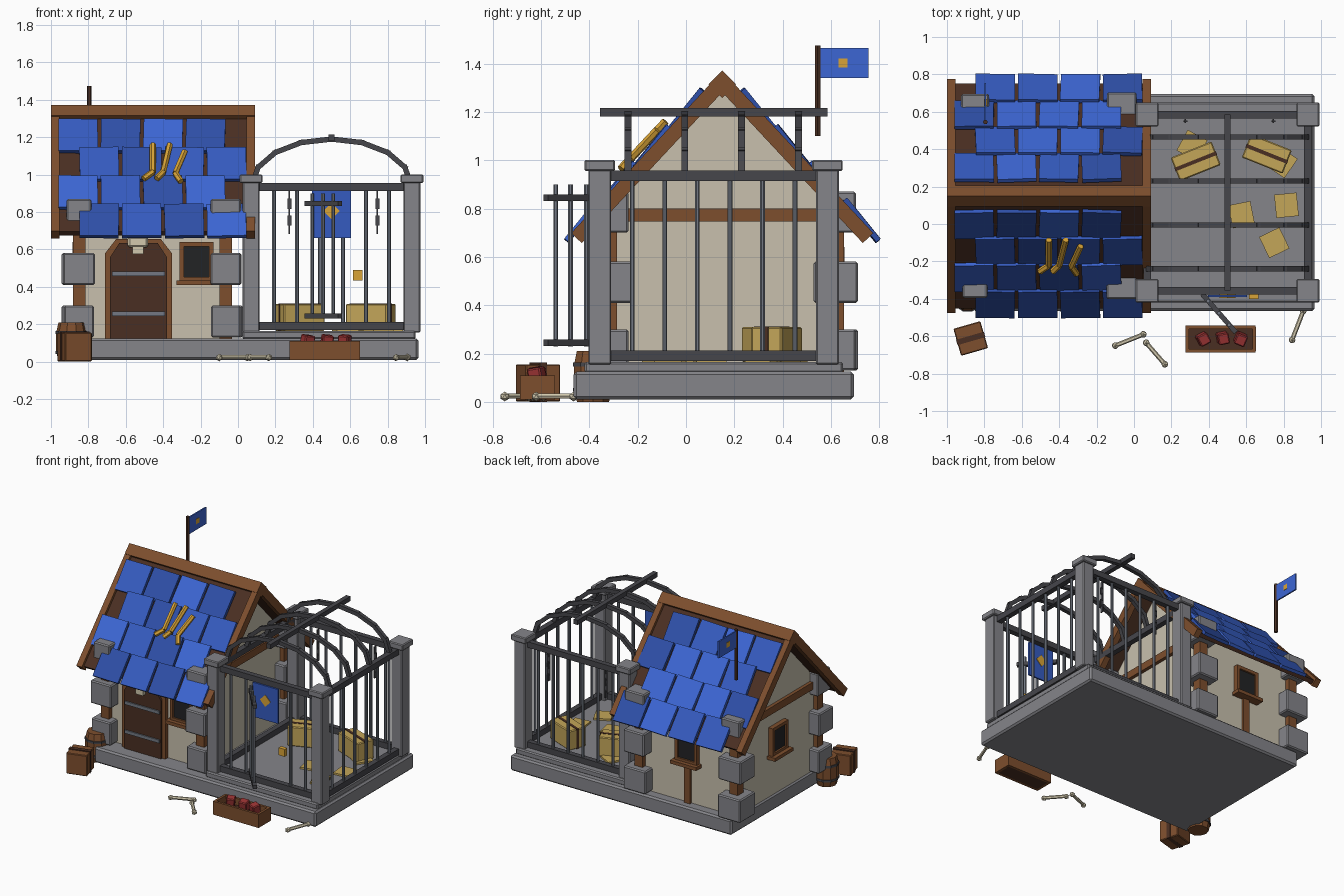
import bpy, bmesh, math, random
from mathutils import Matrix, Vector, Euler

if "Cube" in bpy.data.objects:
    bpy.data.objects.remove(bpy.data.objects["Cube"])

random.seed(4)


def material(name, hexa):
    lin = [((int(hexa[i:i + 2], 16) / 255 + 0.055) / 1.055) ** 2.4 for i in (0, 2, 4)]
    m = bpy.data.materials.new(name)
    m.diffuse_color = (*lin, 1)
    m.use_nodes = True
    m.node_tree.nodes["Principled BSDF"].inputs["Base Color"].default_value = m.diffuse_color
    return m


STONE = material("stone", "85858a")
IRON = material("dark_iron", "46464b")
STEEL = material("steel", "737983")
PLASTER = material("plaster", "c8c0ae")
TIMBER = material("timber", "7d4e2d")
DARK = material("dark_wood", "4a2f22")
BLACK = material("glass", "222325")
GOLD = material("gold", "d9a437")
STRAW = material("straw", "c4a659")
BONE = material("bone", "d2c9ae")
RED = material("meat", "9c3434")
BLUES = [material("blue_light", "3c66d4"), material("blue_mid", "355bc0"), material("blue_dark", "2e4fa8")]


def finish(bm, name, mat, matrix, bevel=0):
    bmesh.ops.recalc_face_normals(bm, faces=bm.faces)
    me = bpy.data.meshes.new(name)
    bm.to_mesh(me)
    bm.free()
    ob = bpy.data.objects.new(name, me)
    bpy.context.collection.objects.link(ob)
    ob.matrix_world = matrix
    if mat:
        me.materials.append(mat)
    if bevel:
        b = ob.modifiers.new("bevel", "BEVEL")
        b.width, b.segments = bevel, 1
    return ob


def box(name, size, loc, mat, rot=(0, 0, 0), bevel=0, frame=None):
    """Box of a size at a place; frame is an optional parent matrix."""
    bm = bmesh.new()
    bmesh.ops.create_cube(bm, size=1, matrix=Matrix.Diagonal((*size, 1)))
    m = Matrix.Translation(loc) @ Euler(rot).to_matrix().to_4x4()
    return finish(bm, name, mat, frame @ m if frame else m, bevel)


def span(name, x, y, z, mat, bevel=0):
    """Box from its (min, max) limits on each axis."""
    return box(name, [b - a for a, b in (x, y, z)], [(a + b) / 2 for a, b in (x, y, z)], mat, bevel=bevel)


def rod(name, p, q, r, mat, sides=8, r2=None):
    """Cylinder, or square bar with 4 sides, from p to q."""
    p, q = Vector(p), Vector(q)
    bm = bmesh.new()
    bmesh.ops.create_cone(bm, cap_ends=True, segments=sides, radius1=r, radius2=r2 or r, depth=(q - p).length,
                          matrix=Matrix.Rotation(math.pi / sides, 4, 'Z'))
    m = Matrix.Translation((p + q) / 2) @ (q - p).to_track_quat('Z', 'Y').to_matrix().to_4x4()
    return finish(bm, name, mat, m)


def prism(name, pts, depth, mat, matrix):
    """Profile in local XY extruded along local Z."""
    bm = bmesh.new()
    f = bm.faces.new([bm.verts.new((x, y, 0)) for x, y in pts])
    ext = bmesh.ops.extrude_face_region(bm, geom=[f])
    bmesh.ops.translate(bm, vec=(0, 0, depth), verts=[v for v in ext["geom"] if isinstance(v, bmesh.types.BMVert)])
    return finish(bm, name, mat, matrix)


# Stone base
span("base_slab", (-0.86, 0.965), (-0.465, 0.695), (0.01, 0.125), STONE, 0.012)
span("cage_floor", (0.025, 0.95), (-0.42, 0.65), (0.12, 0.165), STONE, 0.008)

# House walls: gabled prism along x
XL, XR, YF, YB, YM = -0.85, -0.065, -0.32, 0.62, 0.15
TO_X = Matrix(((0, 0, 1, 0), (1, 0, 0, 0), (0, 1, 0, 0), (0, 0, 0, 1)))
prism("house_walls", [(YF, 0.12), (YB, 0.12), (YB, 0.79), (YM, 1.29), (YF, 0.79)], XR - XL, PLASTER,
      Matrix.Translation((XL, 0, 0)) @ TO_X)

# Corner posts, gable beams and quoin stones
for x in (XL, XR):
    box("gable_beam", (0.05, 0.94, 0.055), (x, YM, 0.773), TIMBER)
    for y in (YF, YB):
        box("corner_post", (0.067, 0.067, 0.66), (x, y, 0.45), TIMBER)
        for z, s in ((0.215, 0.17), (0.495, 0.175), (0.785, 0.15)):
            box("corner_stone", (s + random.uniform(-.02, .02), s + random.uniform(-.01, .02), 0.17), (x, y, z),
                STONE, bevel=0.008)

# Roof slopes: local x along the ridge, y down the slope, z outward
A = math.radians(47)
ROOF_X = -0.455
for s in (-1, 1):
    fr = Matrix(((s, 0, 0, ROOF_X), (0, s * math.cos(A), s * math.sin(A), YM),
                 (0, -math.sin(A), math.cos(A), 1.325), (0, 0, 0, 1)))
    box("roof_board", (1.04, 0.86, 0.03), (0, 0.44, -0.005), DARK, frame=fr)
    for x in (-0.5225, 0.5225):
        box("barge_board", (0.045, 0.885, 0.06), (x, 0.4425, 0), TIMBER, frame=fr)
    for row in range(4):
        for i in range(4):
            x = (-0.4 + 0.227 * i + (0.113 if row % 2 else 0)) * s
            box("roof_tile", (0.21, 0.22, 0.022), (x, 0.19 + 0.207 * row, 0.03), random.choice(BLUES),
                (-0.07, random.uniform(-.03, .03), random.uniform(-.03, .03)), frame=fr)
    if s < 0:  # gold claw emblem on the front slope
        for (x1, d1), (x2, d2), (x3, d3) in (((0.0, .28), (0.0, .48), (-.05, .53)),
                                             ((.09, .28), (.055, .48), (.02, .53)),
                                             ((.17, .33), (.12, .49), (.15, .55))):
            a, b, c = [fr @ Vector((-x, d, 0.06)) for x, d in ((x1, d1), (x2, d2), (x3, d3))]
            rod("claw_bar", a, b, 0.017, GOLD, 6)
            rod("claw_tip", b, c, 0.017, GOLD, 6)
box("ridge_beam", (1.09, 0.08, 0.08), (ROOF_X, YM, 1.315), TIMBER, (math.pi / 4, 0, 0))

# Door with iron bands and a skull above
TO_FRONT = Matrix.Rotation(math.pi / 2, 4, 'X')
door = [(-.178, .12), (.178, .12), (.178, .58), (.12, .655), (-.12, .655), (-.178, .58)]
prism("door_frame", door, 0.05, TIMBER, Matrix.Translation((-0.532, YF + 0.02, 0)) @ TO_FRONT)
prism("door", [(x * 0.85, z - (0.02 if z > .5 else 0)) for x, z in door], 0.065, DARK,
      Matrix.Translation((-0.532, YF + 0.02, 0)) @ TO_FRONT)
for z in (0.255, 0.47):
    box("door_band", (0.285, 0.012, 0.024), (-0.532, YF - 0.048, z), STEEL)
box("skull", (0.11, 0.05, 0.06), (-0.535, YF - 0.06, 0.64), BONE, bevel=0.012)
box("skull_jaw", (0.06, 0.04, 0.04), (-0.535, YF - 0.06, 0.595), BONE)


# Windows, each built facing -y and turned to its wall
def window(x, y, turn):
    fr = Matrix.Translation((x, y, 0.535)) @ Matrix.Rotation(turn, 4, 'Z')
    box("window_pane", (0.14, 0.02, 0.18), (0, -0.012, 0), BLACK, frame=fr)
    for s in (-1, 1):
        box("window_side", (0.024, 0.05, 0.21), (0.08 * s, -0.01, 0), TIMBER, frame=fr)
        box("window_rail", (0.184, 0.05, 0.024), (0, -0.01, 0.094 * s), TIMBER, frame=fr)
    box("window_sill", (0.215, 0.08, 0.025), (0, -0.025, -0.113), TIMBER, frame=fr)


window(-0.222, YF, 0)
window(-0.455, YB, math.pi)
window(XL, YM, -math.pi / 2)
box("back_stud", (0.05, 0.04, 0.31), (-0.455, YB, 0.27), TIMBER)

# Flag on a pole
rod("flag_pole", (-0.795, 0.545, 1.10), (-0.795, 0.545, 1.475), 0.013, DARK, 6)
span("flag", (-0.80, -0.79), (0.555, 0.755), (1.34, 1.465), BLUES[0])
box("flag_emblem", (0.016, 0.037, 0.037), (-0.795, 0.65, 1.403), GOLD)

# Cage posts, rails and bars
CX, CY = (0.07, 0.93), (-0.357, 0.585)
for x in CX:
    for y in CY:
        box("cage_post", (0.09, 0.095, 0.81), (x, y, 0.56), STONE, bevel=0.006)
        box("post_cap", (0.122, 0.127, 0.045), (x, y, 0.978), STONE, bevel=0.006)
for z in (0.19, 0.935):
    for y in CY:
        box("cage_rail", (0.8, 0.04, 0.043), (0.5, y, z), IRON)
    for x in CX:
        box("cage_rail", (0.04, 0.86, 0.043), (x, 0.114, z), IRON)
for i in range(1, 7):
    y = CY[0] + (CY[1] - CY[0]) * i / 7
    x = CX[0] + (CX[1] - CX[0]) * i / 7
    rod("side_bar", (CX[1], y, 0.2), (CX[1], y, 0.93), 0.011, STEEL)
    rod("back_bar", (x, CY[1], 0.2), (x, CY[1], 0.93), 0.011, STEEL)
    if i not in (3, 4):
        rod("front_bar", (x, CY[0], 0.2), (x, CY[0], 0.93), 0.011, STEEL)

# Open gate
g0, g1 = Vector((0.365, -0.375, 0)), Vector((0.545, -0.58, 0))
for z in (0.245, 0.845):
    rod("gate_rail", g0 + Vector((0, 0, z)), g1 + Vector((0, 0, z)), 0.019, IRON, 4)
for t in (0.18, 0.5, 0.8):
    p = g0.lerp(g1, t)
    rod("gate_bar", p + Vector((0, 0, 0.23)), p + Vector((0, 0, 0.9)), 0.011, STEEL)

# Arched cage roof
for y in (-0.24, -0.005, 0.23, 0.465):
    pts = [(0.5 - 0.425 * math.cos(k * math.pi / 8), y, 0.945 + 0.245 * math.sin(k * math.pi / 8)) for k in range(9)]
    for a, b in zip(pts, pts[1:]):
        e = (Vector(b) - Vector(a)).normalized() * 0.012
        rod("roof_arch", Vector(a) - e, Vector(b) + e, 0.02, IRON, 4)
span("cage_ridge", (0.483, 0.517), (-0.355, 0.585), (1.18, 1.215), IRON)

# Hanging chains of alternating links
for x in (0.275, 0.745):
    for k in range(5):
        w = (0.022, 0.008) if k % 2 else (0.008, 0.022)
        box("chain_link", (*w, 0.055), (x, 0.55, 0.89 - k * 0.045), IRON)

# Banner and padlock on the cage front
span("banner", (0.395, 0.605), (-0.391, -0.379), (0.66, 0.915), BLUES[1])
box("banner_diamond", (0.062, 0.02, 0.062), (0.5, -0.385, 0.805), GOLD, (0, math.pi / 4, 0))
box("padlock", (0.05, 0.03, 0.055), (0.64, -0.385, 0.462), GOLD)

# Straw bales and loose straw
for x, y, r in ((0.33, 0.335, 0.38), (0.71, 0.375, -0.38)):
    box("straw_bale", (0.235, 0.135, 0.145), (x, y, 0.237), STRAW, (0, 0, r), 0.006)
    box("bale_strap", (0.239, 0.02, 0.15), (x, y, 0.237), DARK, (0, 0, r))
for x, y, r in ((0.575, 0.05, 0.2), (0.815, 0.10, 0.1), (0.75, -0.10, 0.45), (0.31, 0.42, -0.5), (0.79, 0.33, -0.6)):
    box("loose_straw", (0.12, 0.125, 0.014), (x, y, 0.171), STRAW, (0, 0, r))

# Feeding trough
span("trough_floor", (0.285, 0.64), (-0.68, -0.55), (0.01, 0.06), DARK)
for y in (-0.678, -0.552):
    box("trough_side", (0.375, 0.018, 0.1), (0.463, y, 0.06), TIMBER)
for x in (0.284, 0.642):
    box("trough_end", (0.018, 0.13, 0.1), (x, -0.615, 0.06), TIMBER)
for x, y, r in ((0.37, -0.615, 0.5), (0.475, -0.61, 0.2), (0.57, -0.615, -0.4)):
    box("meat", (0.06, 0.06, 0.085), (x, y, 0.1), RED, (0.15, 0.1, r), 0.006)

# Crate and barrel
box("crate", (0.15, 0.15, 0.155), (-0.873, -0.612, 0.078), TIMBER, (0, 0, 0.28), 0.005)
box("crate_strap", (0.155, 0.03, 0.162), (-0.873, -0.612, 0.081), DARK, (0, 0, 0.28))
B = Vector((-0.89, -0.385, 0))
for z, h, r1, r2 in ((0, .06, .07, .083), (.06, .09, .083, .083), (.15, .06, .083, .07)):
    rod("barrel", B + Vector((0, 0, z)), B + Vector((0, 0, z + h)), r1, TIMBER, 10, r2)
for z in (0.05, 0.155):
    rod("barrel_hoop", B + Vector((0, 0, z - 0.008)), B + Vector((0, 0, z + 0.008)), 0.086, IRON, 10)

# Scattered bones
for (ax, ay), (bx, by) in (((-.10, -.65), (.05, -.59)), ((.065, -.635), (.165, -.75)), ((.905, -.465), (.845, -.62))):
    rod("bone", (ax, ay, 0.024), (bx, by, 0.024), 0.012, BONE, 6)
    for x, y in ((ax, ay), (bx, by)):
        bm = bmesh.new()
        bmesh.ops.create_icosphere(bm, subdivisions=1, radius=0.02)
        finish(bm, "bone_end", BONE, Matrix.Translation((x, y, 0.022)))
